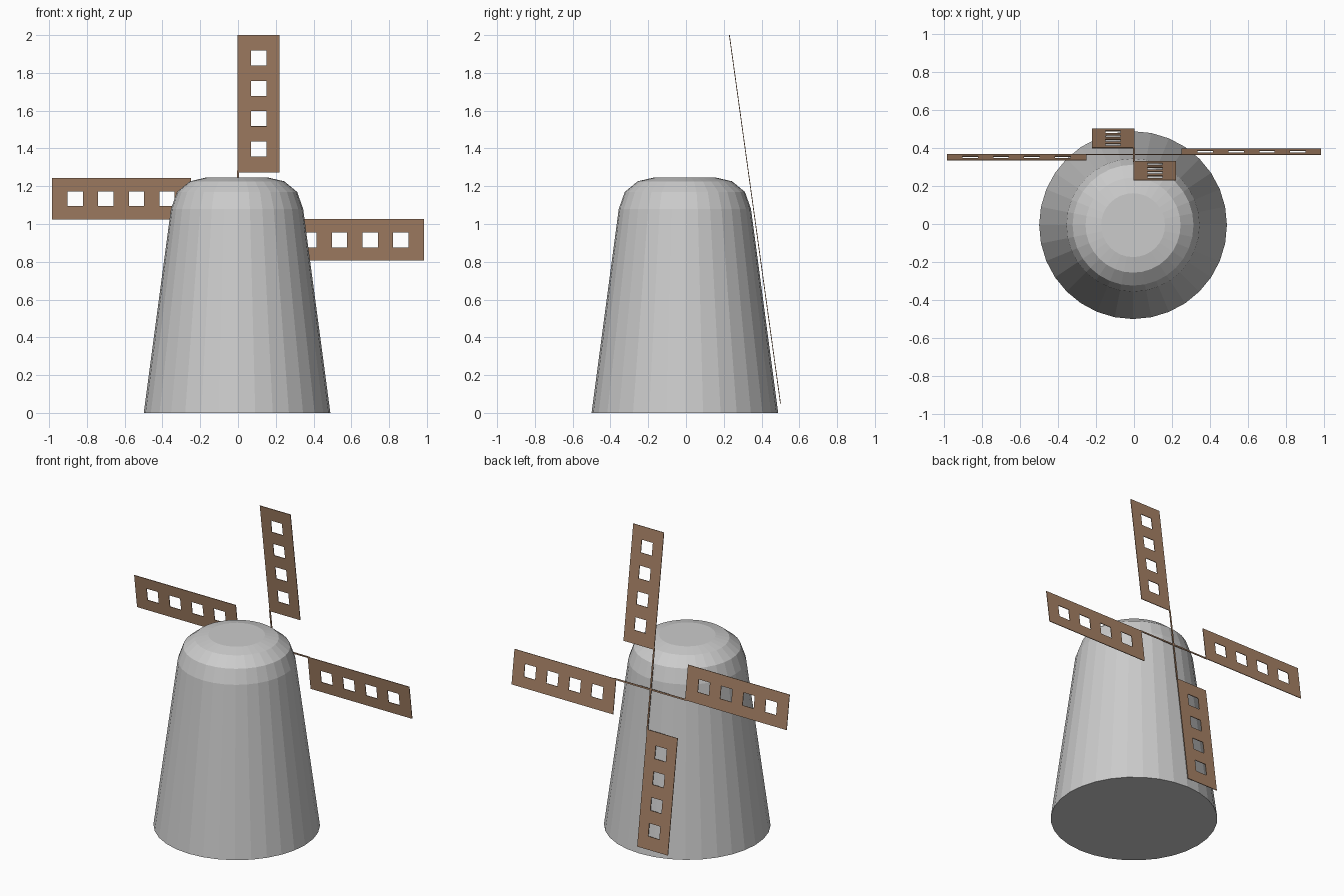
import bpy, bmesh, math
from mathutils import Matrix, Vector

if "Cube" in bpy.data.objects:
    bpy.data.objects.remove(bpy.data.objects["Cube"])

SIDES = 32
HUB = Vector((0, 0.365, 1.025))
TILT = math.radians(7.9)
THICK = 0.004


def make_object(name, bm, material=None):
    bmesh.ops.recalc_face_normals(bm, faces=bm.faces)
    mesh = bpy.data.meshes.new(name)
    bm.to_mesh(mesh)
    bm.free()
    obj = bpy.data.objects.new(name, mesh)
    bpy.context.collection.objects.link(obj)
    if material:
        mesh.materials.append(material)
    return obj


# Tapered tower with a rounded cap
profile = [(0.494, 0), (0.35, 1.08), (0.318, 1.17), (0.25, 1.226), (0.168, 1.245)]
bm = bmesh.new()
rings = []
for r, z in profile:
    rings.append([bm.verts.new((r * math.cos(2 * math.pi * i / SIDES) - 0.005,
                                r * math.sin(2 * math.pi * i / SIDES) - 0.006, z))
                  for i in range(SIDES)])
for a, b in zip(rings, rings[1:]):
    for i in range(SIDES):
        j = (i + 1) % SIDES
        bm.faces.new((a[i], a[j], b[j], b[i]))
bm.faces.new(rings[0][::-1])
bm.faces.new(rings[-1])
make_object("tower", bm)

wood = bpy.data.materials.new("wood")
wood.diffuse_color = (0.38, 0.22, 0.13, 1)
wood.use_nodes = True
wood.node_tree.nodes["Principled BSDF"].inputs["Base Color"].default_value = wood.diffuse_color


# Flat panel in the x-z plane from grid lines, leaving out the hole cells
def panel(name, xs, zs, is_hole, turn):
    bm = bmesh.new()
    grid = [[bm.verts.new((x, 0, z)) for x in xs] for z in zs]
    for k in range(len(zs) - 1):
        for i in range(len(xs) - 1):
            if not is_hole(i, k):
                bm.faces.new((grid[k][i], grid[k][i + 1], grid[k + 1][i + 1], grid[k + 1][i]))
    bm.transform(Matrix.Translation(HUB) @ Matrix.Rotation(TILT, 4, 'X')
                 @ Matrix.Rotation(turn, 4, 'Y'))
    obj = make_object(name, bm, wood)
    solid = obj.modifiers.new("thickness", 'SOLIDIFY')
    solid.thickness = THICK
    solid.offset = 0


# Four sails, each with four square holes, and their arms
sail_x = [-0.002, 0.07, 0.15, 0.22]
sail_z = [0.25] + [0.335 + 0.162 * k + d for k in range(4) for d in (0, 0.081)] + [0.985]
for n, side in enumerate(("top", "right", "bottom", "left")):
    turn = n * math.pi / 2
    panel("sail_" + side, sail_x, sail_z, lambda i, k: i == 1 and k % 2 == 1, turn)
    panel("arm_" + side, [-0.005, 0.005], [0, 0.26], lambda i, k: False, turn)
